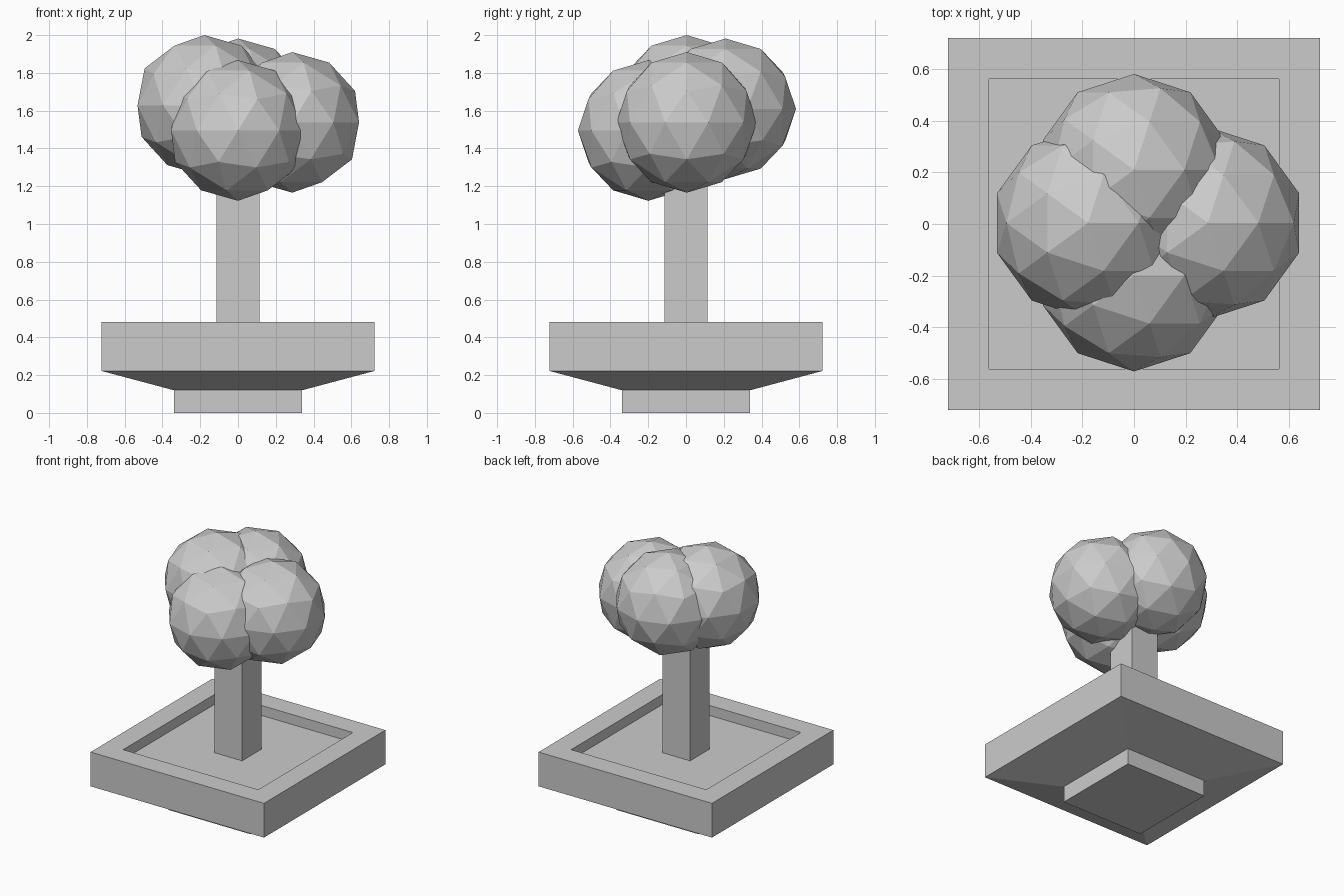
import bpy
import bmesh

cube = bpy.data.objects.get("Cube")
if cube:
    bpy.data.objects.remove(cube, do_unlink=True)

# Single plain grey for every part
GREY = (0.6, 0.6, 0.6, 1.0)
grey = bpy.data.materials.new("plain grey")
grey.use_nodes = True
grey.diffuse_color = GREY
grey.node_tree.nodes["Principled BSDF"].inputs["Base Color"].default_value = GREY


def add_object(name, bm, location=(0, 0, 0)):
    """Turn a bmesh into a flat-shaded grey object."""
    bmesh.ops.recalc_face_normals(bm, faces=bm.faces)
    mesh = bpy.data.meshes.new(name)
    bm.to_mesh(mesh)
    bm.free()
    mesh.materials.append(grey)
    obj = bpy.data.objects.new(name, mesh)
    obj.location = location
    bpy.context.collection.objects.link(obj)
    return obj


def square_stack(name, profile):
    """Join square rings (half width, height) from bottom to top, capped."""
    bm = bmesh.new()
    corners = [(-1, -1), (1, -1), (1, 1), (-1, 1)]
    rings = [[bm.verts.new((sx * w, sy * w, z)) for sx, sy in corners]
             for w, z in profile]
    for low, high in zip(rings, rings[1:]):
        for i in range(4):
            j = (i + 1) % 4
            bm.faces.new((low[i], low[j], high[j], high[i]))
    bm.faces.new(rings[0][::-1])
    bm.faces.new(rings[-1])
    return add_object(name, bm)


def foliage_ball(name, location, radius=0.372):
    bm = bmesh.new()
    bmesh.ops.create_icosphere(bm, subdivisions=2, radius=radius)
    return add_object(name, bm, location)


# Planter: foot, sloped underside, outer wall, rim, recessed soil bed
square_stack("planter", [(0.34, 0), (0.34, 0.12), (0.722, 0.222),
                         (0.722, 0.48), (0.563, 0.48), (0.563, 0.405)])

# Square trunk reaching into the foliage
square_stack("trunk", [(0.114, 0.40), (0.114, 1.5)])

# Four overlapping faceted foliage balls
foliage_ball("foliage_front", (0, -0.2, 1.495))
foliage_ball("foliage_back", (0, 0.21, 1.61))
foliage_ball("foliage_right", (-0.178, 0.004, 1.628))
foliage_ball("foliage_left", (0.287, 0.004, 1.538))
